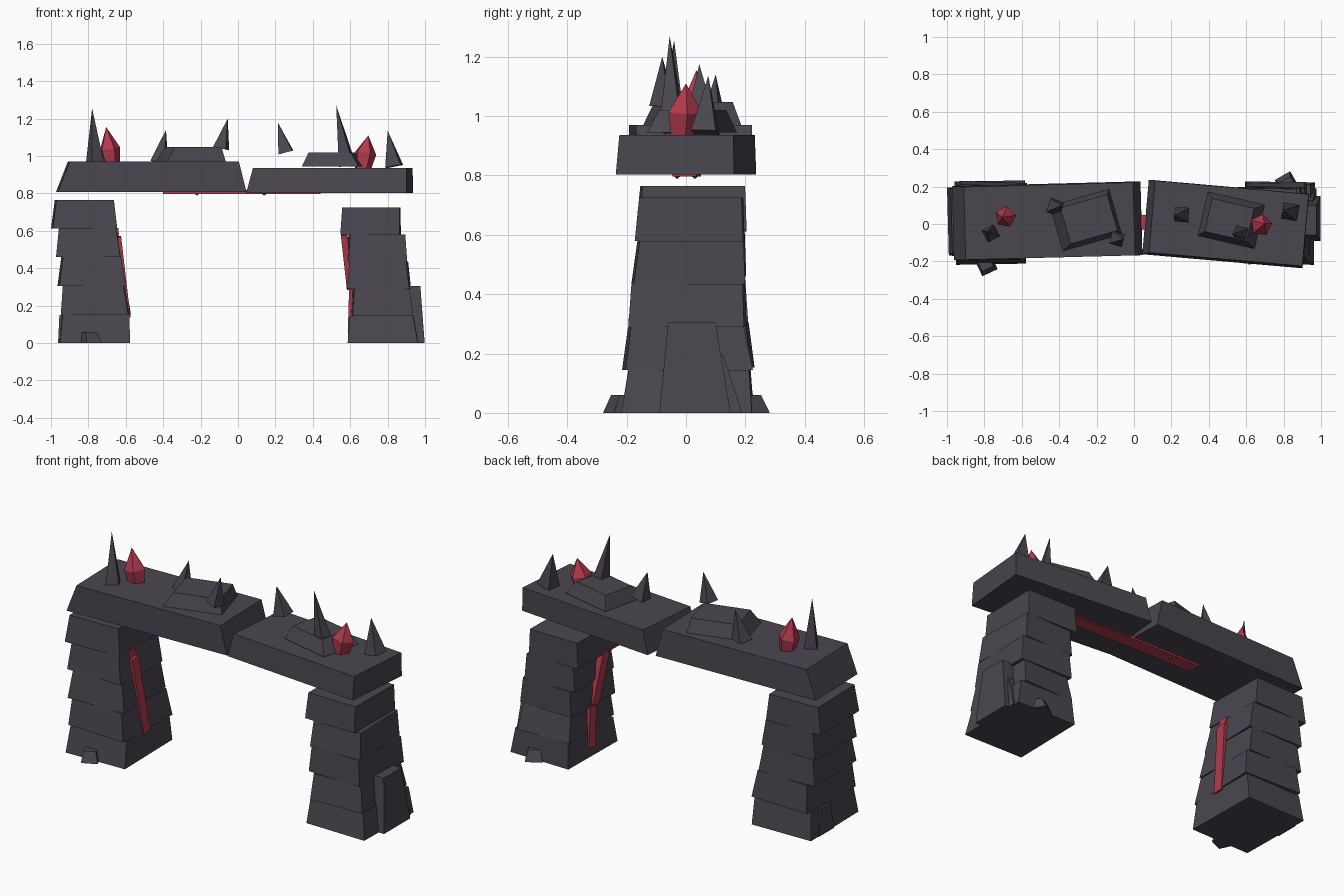
import bpy, bmesh, math
from mathutils import Vector, Matrix

if "Cube" in bpy.data.objects:
    bpy.data.objects.remove(bpy.data.objects["Cube"])


def material(name, color):
    m = bpy.data.materials.new(name)
    m.diffuse_color = (*color, 1)
    m.use_nodes = True
    m.node_tree.nodes["Principled BSDF"].inputs["Base Color"].default_value = m.diffuse_color
    return m


STONE = material("dark stone", (0.068, 0.061, 0.078))
RED = material("glowing red", (0.44, 0.042, 0.076))


def finish(name, bm, mat):
    bmesh.ops.recalc_face_normals(bm, faces=bm.faces)
    me = bpy.data.meshes.new(name)
    bm.to_mesh(me)
    bm.free()
    me.materials.append(mat)
    ob = bpy.data.objects.new(name, me)
    bpy.context.collection.objects.link(ob)
    return ob


def block(name, z0, z1, low, high, rot=0, mat=STONE):
    """Tapered block; low and high are (x0, x1, y0, y1) before the turn."""
    bm = bmesh.new()
    bmesh.ops.create_cube(bm, size=1)
    pivot = Vector(((low[0] + low[1]) / 2, (low[2] + low[3]) / 2, 0))
    for v in bm.verts:
        r = high if v.co.z > 0 else low
        v.co = (r[1] if v.co.x > 0 else r[0],
                r[3] if v.co.y > 0 else r[2],
                z1 if v.co.z > 0 else z0)
    bmesh.ops.rotate(bm, verts=bm.verts, cent=pivot,
                     matrix=Matrix.Rotation(math.radians(rot), 3, 'Z'))
    return finish(name, bm, mat)


def spike(name, base, tip, r, mat=STONE, sides=4, waist=None, turn=0):
    """Pointed shard; a waist (height fraction, radius) makes it a crystal."""
    base, tip = Vector(base), Vector(tip)
    axis = tip - base
    q = axis.to_track_quat('Z', 'Y')
    rings = [(0, r)] + ([waist] if waist else [])
    bm = bmesh.new()
    loops = []
    for t, rad in rings:
        loops.append([bm.verts.new(base + q @ Vector((
            rad * math.cos(turn + math.tau * i / sides),
            rad * math.sin(turn + math.tau * i / sides),
            t * axis.length))) for i in range(sides)])
    top = bm.verts.new(tip)
    bm.faces.new(loops[0][::-1])
    for i in range(sides):
        j = (i + 1) % sides
        for a, b in zip(loops, loops[1:]):
            bm.faces.new((a[i], a[j], b[j], b[i]))
        bm.faces.new((loops[-1][i], loops[-1][j], top))
    return finish(name, bm, mat)


def vein(name, p, q, width, normal, thick=0.02):
    """Flat strip from p to q lying on a face with the given normal."""
    p, q, n = Vector(p), Vector(q), Vector(normal)
    side = n.cross(q - p).normalized() * width / 2
    bm = bmesh.new()
    bot = [bm.verts.new(c - n * thick) for c in (p - side, p + side, q + side, q - side)]
    top = [bm.verts.new(c) for c in (p - side, p + side, q + side, q - side)]
    bm.faces.new(bot)
    bm.faces.new(top)
    for i in range(4):
        j = (i + 1) % 4
        bm.faces.new((bot[i], bot[j], top[j], top[i]))
    return finish(name, bm, RED)


# Pillars: stacked tapered tiers (x at bottom, x at top, y at bottom, y at top, turn)
left = [((-.955, -.58), (-.94, -.585), (-.215, .23), (-.19, .21), 1),
        ((-.94, -.58), (-.93, -.605), (-.205, .225), (-.185, .205), -2),
        ((-.96, -.605), (-.94, -.63), (-.19, .205), (-.17, .195), 1.5),
        ((-.97, -.625), (-.955, -.65), (-.175, .2), (-.155, .195), -1),
        ((-.995, -.65), (-.975, -.668), (-.165, .2), (-.15, .195), 1.5)]
right = [((.59, .965), (.6, .94), (-.215, .225), (-.19, .215), -1),
         ((.605, .93), (.615, .91), (-.21, .22), (-.19, .19), 2),
         ((.588, .92), (.6, .905), (-.19, .2), (-.18, .195), -1.5),
         ((.585, .9), (.595, .89), (-.18, .195), (-.16, .19), 1.5),
         ((.55, .868), (.56, .865), (-.17, .195), (-.155, .19), -1)]
for label, tiers, h in (("left", left, .153), ("right", right, .145)):
    for i, (xb, xt, yb, yt, rot) in enumerate(tiers):
        block(f"{label}_pillar_tier_{i + 1}", i * h, (i + 1) * h, xb + yb, xt + yt, rot)

# Slabs and rubble leaning on the pillar feet
block("right_tall_slab", 0, .305, (.91, .998, -.09, .15), (.895, .975, -.06, .1))
block("right_short_slab", 0, .195, (.91, .975, .08, .19), (.9, .955, .09, .125))
block("left_short_slab", 0, .15, (-.962, -.9, .02, .16), (-.955, -.9, .04, .13))
block("left_front_rubble", 0, .06, (-.835, -.745, -.265, -.17), (-.825, -.76, -.24, -.17), 25)
block("right_back_rubble", 0, .06, (.77, .865, .17, .265), (.785, .85, .17, .24), 30)

# Lintel in two halves
block("left_lintel", .808, .97, (-.968, .04, -.18, .215), (-.905, 0, -.18, .21), 1.5)
block("right_lintel", .803, .937, (.06, .92, -.2, .2), (.095, .918, -.188, .198), -5)

# Cap stones on the lintel
block("left_cap_stone", .955, 1.047, (-.43, -.09, -.11, .15), (-.37, -.11, -.08, .12), 16)
block("right_cap_stone", .945, 1.02, (.365, .675, -.1, .14), (.395, .625, -.07, .11), -13)

# Dark spikes
for i, (b, t, r, a) in enumerate([
        ((-.765, -.05, .965), (-.78, -.04, 1.255), .05, .3),
        ((-.42, .09, .965), (-.385, .1, 1.14), .055, .2),
        ((-.09, -.08, 1.04), (-.055, -.08, 1.2), .05, .5),
        ((.255, .05, 1.02), (.215, .045, 1.175), .055, .6),
        ((.585, -.045, .95), (.525, -.055, 1.27), .055, .4),
        ((.835, .065, .945), (.8, .075, 1.135), .06, .9)]):
    spike(f"spike_{i + 1}", b, t, r, turn=a)

# Red crystals
spike("left_crystal", (-.675, .04, .96), (-.705, .035, 1.155), .045, RED, 5, (.4, .058), .3)
spike("right_crystal", (.665, -.01, .93), (.697, 0, 1.11), .045, RED, 5, (.48, .06), .8)

# Red veins on the inner pillar faces and under the lintel
vein("left_pillar_vein", (-.575, -.01, .14), (-.625, -.045, .57), .06, (1, 0, .1))
vein("left_pillar_vein_tip", (-.636, -.045, .575), (-.64, -.045, .615), .05, (1, 0, .1))
vein("right_pillar_vein_lower", (.587, .015, .05), (.594, 0, .29), .06, (-1, 0, 0))
vein("right_pillar_vein_upper", (.582, -.01, .29), (.55, -.06, .58), .06, (-1, 0, 0), .035)
vein("lintel_vein_left", (-.4, .01, .798), (.03, .01, .798), .08, (0, 0, -1))
vein("lintel_vein_right", (.03, .01, .797), (.44, -.005, .797), .08, (0, 0, -1))
for i, x in enumerate((-.22, .14)):
    spike(f"lintel_vein_barb_{i + 1}", (x, .03 - .06 * i, .805), (x, .03 - .06 * i, .788), .02, RED)
